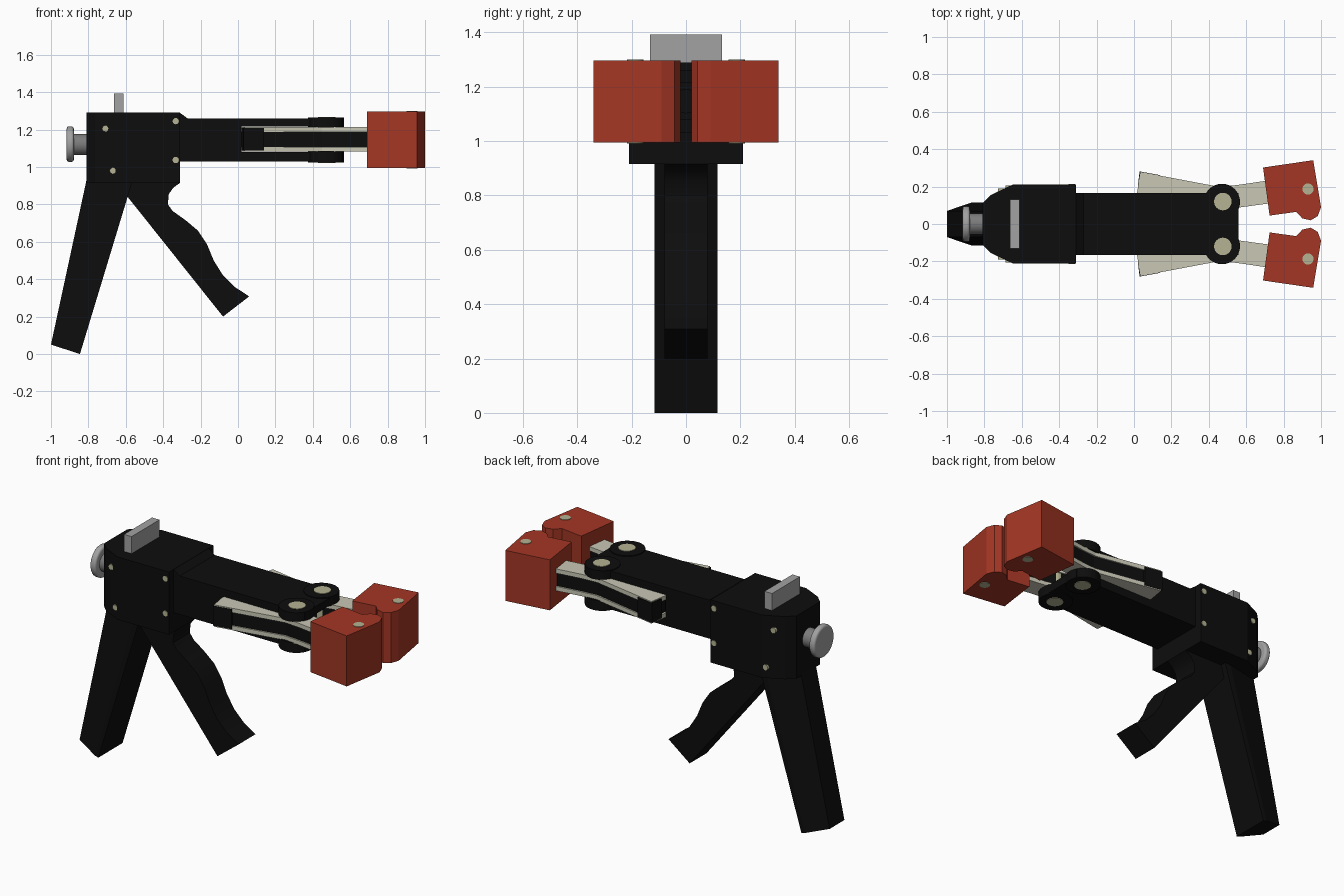
import bpy, bmesh, math
from mathutils import Matrix, Vector

if "Cube" in bpy.data.objects:
    bpy.data.objects.remove(bpy.data.objects["Cube"])


def material(name, rgb):
    m = bpy.data.materials.new(name)
    m.diffuse_color = (*rgb, 1)
    m.use_nodes = True
    m.node_tree.nodes["Principled BSDF"].inputs["Base Color"].default_value = m.diffuse_color
    return m


BLACK = material("black plastic", (0.004, 0.004, 0.004))
RED = material("red pad", (0.37, 0.037, 0.018))
GREY = material("grey metal", (0.36, 0.36, 0.36))
DARK = material("dark grey metal", (0.2, 0.2, 0.2))
PALE = material("pale steel", (0.58, 0.57, 0.46))
BOLT = material("bolt steel", (0.46, 0.45, 0.29))


def finish(name, bm, mat, bevel=0, smooth=False):
    bmesh.ops.recalc_face_normals(bm, faces=bm.faces)
    me = bpy.data.meshes.new(name)
    bm.to_mesh(me)
    bm.free()
    me.materials.append(mat)
    ob = bpy.data.objects.new(name, me)
    bpy.context.collection.objects.link(ob)
    if bevel:
        b = ob.modifiers.new("bevel", "BEVEL")
        b.width, b.segments = bevel, 3
    if smooth:
        bpy.ops.object.select_all(action='DESELECT')
        ob.select_set(True)
        bpy.context.view_layer.objects.active = ob
        bpy.ops.object.shade_smooth_by_angle(angle=math.radians(35))
    return ob


def loft(name, a, b, mat, **kw):
    """Solid between two matching rings of points."""
    bm = bmesh.new()
    va, vb = [bm.verts.new(p) for p in a], [bm.verts.new(p) for p in b]
    n = len(va)
    bm.faces.new(va)
    bm.faces.new(vb)
    for i in range(n):
        bm.faces.new((va[i], va[(i + 1) % n], vb[(i + 1) % n], vb[i]))
    return finish(name, bm, mat, **kw)


def plan(name, pts, z0, z1, mat, s=1, **kw):
    """Outline seen from above, raised from z0 to z1; s mirrors it in y."""
    return loft(name, [(x, s * y, z0) for x, y in pts], [(x, s * y, z1) for x, y in pts], mat, **kw)


def side(name, pts, half, mat, **kw):
    """Outline seen from the front, extruded across y."""
    return loft(name, [(x, -half, z) for x, z in pts], [(x, half, z) for x, z in pts], mat, **kw)


def box(name, x0, x1, y, z0, z1, mat):
    return side(name, [(x0, z0), (x1, z0), (x1, z1), (x0, z1)], y, mat)


def cyl(name, p, q, r, mat, n=24, **kw):
    p, q = Vector(p), Vector(q)
    bm = bmesh.new()
    rot = (q - p).to_track_quat('Z', 'Y').to_matrix().to_4x4()
    bmesh.ops.create_cone(bm, cap_ends=True, segments=n, radius1=r, radius2=r, depth=(q - p).length,
                          matrix=Matrix.Translation((p + q) / 2) @ rot)
    return finish(name, bm, mat, smooth=True, **kw)


# Rear grip, narrower towards the back
def grip_ring(bx, bz, fx, fz):
    def at(t, y):
        return (bx + (fx - bx) * t, y, bz + (fz - bz) * t)
    return [at(0, -.07), at(.85, -.115), at(1, -.115), at(1, .115), at(.85, .115), at(0, .07)]


loft("grip", grip_ring(-1, .05, -.845, 0), grip_ring(-.81, .93, -.563, .93), BLACK)

# Trigger lever with finger curves
side("trigger", [(-.6, .93), (-.59, .84), (-.08, .20), (.06, .308), (-.02, .36), (-.08, .42), (-.13, .50),
                 (-.165, .585), (-.215, .66), (-.28, .715), (-.35, .765), (-.375, .80), (-.37, .855),
                 (-.345, .89), (-.31, .915), (-.31, .93)], .08, BLACK, smooth=True)

# Main body with chamfered back corners
half = [(-.81, .11), (-.765, .155), (-.65, .21), (-.31, .21)]
plan("body", half + [(x, -y) for x, y in reversed(half)], .915, 1.29, BLACK)
side("body_lip", [(-.32, 1.25), (-.27, 1.25), (-.27, 1.26), (-.31, 1.289), (-.32, 1.289)], .165, BLACK)

# Barrel: closed rear, open front between two plates
box("barrel", -.32, .02, .165, 1.03, 1.26, BLACK)
box("barrel_top_plate", .02, .558, .165, 1.215, 1.26, BLACK)
box("barrel_bottom_plate", .02, .558, .165, 1.03, 1.08, BLACK)
cyl("push_rod", (.01, 0, 1.147), (.3, 0, 1.147), .045, BLACK)

# Top catch and rear knob
box("top_catch", -.662, -.612, .132, 1.28, 1.392, GREY)
cyl("knob_neck", (-.89, 0, 1.12), (-.80, 0, 1.12), .056, DARK)
cyl("knob", (-.916, 0, 1.122), (-.878, 0, 1.122), .095, GREY, n=32, bevel=.012)

# Paired arms, pivots and jaws
arm = [(.035, .278), (.45, .2), (.55, .208), (.74, .236), (.76, .115), (.56, .088), (.42, .05), (.005, .1)]
core = [(.045, .27), (.45, .19), (.55, .199), (.74, .226), (.76, .125), (.56, .097), (.42, .06), (.02, .1)]
jaw = [(.69, .302), (.958, .341), (1, .09), (.982, .042), (.945, .02), (.9, .03), (.868, .065), (.725, .045)]
for s, tag in ((1, "left"), (-1, "right")):
    plan("arm_top_" + tag, arm, 1.187, 1.213, PALE, s)
    plan("arm_bottom_" + tag, arm, 1.082, 1.108, PALE, s)
    plan("arm_core_" + tag, core, 1.108, 1.187, BLACK, s)
    plan("arm_rear_cover_" + tag, [(.03, .281), (.14, .261), (.14, .2), (.02, .2)], 1.088, 1.207, BLACK, s)
    plan("jaw_" + tag, jaw, .995, 1.297, RED, s)
    cyl("jaw_pin_" + tag, (.93, s * .187, .992), (.93, s * .187, 1.3), .03, BOLT)
    for z0, z1, end in ((1.21, 1.265, "top"), (1.025, 1.085, "bottom")):
        cyl(f"pivot_{end}_{tag}", (.47, s * .118, z0), (.47, s * .118, z1), .097, BLACK, n=32)
    cyl("pivot_bolt_" + tag, (.475, s * .12, 1.022), (.475, s * .12, 1.268), .047, BOLT)

# Rivets through the body
for x, z, h in ((-.71, 1.205, .19), (-.67, .98, .207), (-.333, 1.245, .213), (-.333, 1.037, .213)):
    cyl("rivet", (x, -h, z), (x, h, z), .017, BOLT, n=12)
